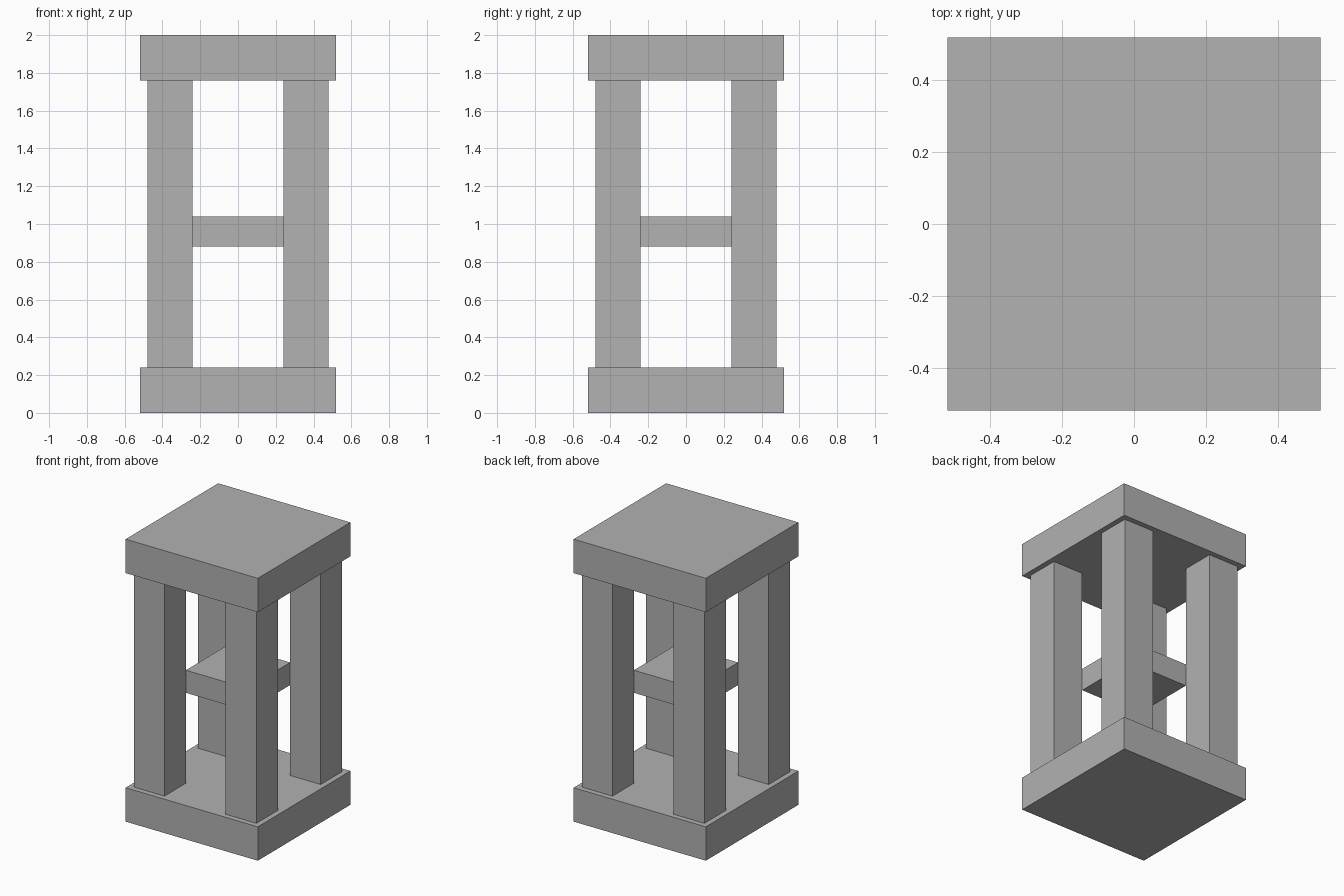
import bpy

default_cube = bpy.data.objects.get("Cube")
if default_cube:
    bpy.data.objects.remove(default_cube, do_unlink=True)

# Single plain grey material
grey = bpy.data.materials.new("plain grey")
grey.use_nodes = True
colour = (0.445, 0.445, 0.445, 1)
grey.diffuse_color = colour
grey.node_tree.nodes["Principled BSDF"].inputs["Base Color"].default_value = colour

PLATE_WIDTH = 1.036
PLATE_HEIGHT = 0.24
HEIGHT = 2.0
POST_WIDTH = 0.24
POST_OFFSET = 0.36


def box(name, x, y, width, bottom, top):
    """Square block centred on x, y and spanning bottom to top."""
    bpy.ops.mesh.primitive_cube_add(size=1, location=(x, y, (bottom + top) / 2))
    obj = bpy.context.object
    obj.name = name
    obj.scale = (width, width, top - bottom)
    bpy.ops.object.transform_apply(location=False, rotation=False, scale=True)
    obj.data.materials.append(grey)
    return obj


# Matching base and top slabs
box("base_slab", 0, 0, PLATE_WIDTH, 0, PLATE_HEIGHT)
box("top_slab", 0, 0, PLATE_WIDTH, HEIGHT - PLATE_HEIGHT, HEIGHT)

# Four corner posts
for side, sx in (("left", 1), ("right", -1)):
    for end, sy in (("front", -1), ("back", 1)):
        box(f"{end}_{side}_post", sx * POST_OFFSET, sy * POST_OFFSET,
            POST_WIDTH, PLATE_HEIGHT, HEIGHT - PLATE_HEIGHT)

# Middle shelf meeting the posts at their inner corners
box("middle_shelf", 0, 0, 2 * POST_OFFSET - POST_WIDTH, 0.88, 1.04)
